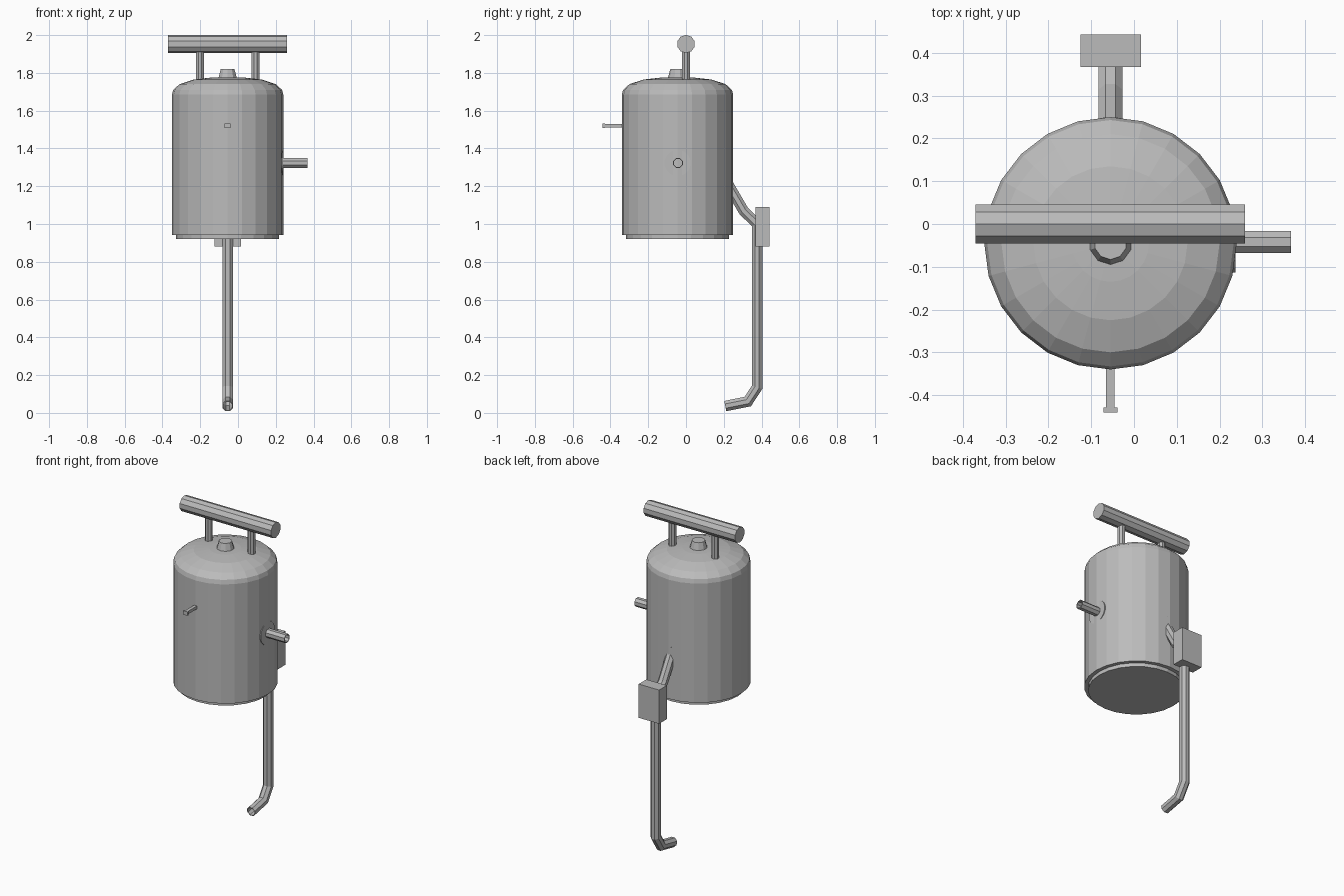
import bpy, bmesh, math
from mathutils import Vector

if "Cube" in bpy.data.objects:
    bpy.data.objects.remove(bpy.data.objects["Cube"])

metal = bpy.data.materials.new("grey_metal")
metal.diffuse_color = (0.5, 0.5, 0.5, 1)
metal.use_nodes = True
metal.node_tree.nodes["Principled BSDF"].inputs["Base Color"].default_value = metal.diffuse_color
CX, CY = -0.055, -0.045


def finish(name, bm):
    bmesh.ops.recalc_face_normals(bm, faces=bm.faces)
    me = bpy.data.meshes.new(name)
    bm.to_mesh(me)
    bm.free()
    ob = bpy.data.objects.new(name, me)
    me.materials.append(metal)
    bpy.context.collection.objects.link(ob)
    return ob


def lathe(name, profile, n):
    """Revolve (radius, z) rings around the tank axis and cap both ends."""
    bm = bmesh.new()
    rings = [[bm.verts.new((CX + r * math.sin(2 * math.pi * i / n),
                            CY - r * math.cos(2 * math.pi * i / n), z))
              for i in range(n)] for r, z in profile]
    for a, b in zip(rings, rings[1:]):
        for i in range(n):
            j = (i + 1) % n
            bm.faces.new((a[i], a[j], b[j], b[i]))
    bm.faces.new(rings[0])
    bm.faces.new(rings[-1])
    return finish(name, bm)


def tube(name, path, r, n=8, side=(1, 0, 0), capped=True, turn=0.5):
    """Sweep an n-gon along a planar path; side is normal to that plane."""
    pts = [Vector(p) for p in path]
    side = Vector(side)
    bm = bmesh.new()
    rings = []
    for k, p in enumerate(pts):
        d0 = (p - pts[k - 1]).normalized() if k else (pts[1] - p).normalized()
        d1 = (pts[k + 1] - p).normalized() if k + 1 < len(pts) else d0
        t = (d0 + d1).normalized()
        up = t.cross(side) / max(t.dot(d0), 0.5)
        angles = [2 * math.pi * (i + turn) / n for i in range(n)]
        rings.append([bm.verts.new(p + r * (math.cos(a) * side + math.sin(a) * up))
                      for a in angles])
    for a, b in zip(rings, rings[1:]):
        for i in range(n):
            j = (i + 1) % n
            bm.faces.new((a[i], a[j], b[j], b[i]))
    if capped:
        bm.faces.new(rings[0])
        bm.faces.new(rings[-1])
    ob = finish(name, bm)
    if not capped:
        wall = ob.modifiers.new("wall", "SOLIDIFY")
        wall.thickness = 0.005
        wall.offset = -1
    return ob


def box(name, lo, hi):
    bm = bmesh.new()
    bmesh.ops.create_cube(bm, size=1)
    for v in bm.verts:
        v.co = [(a + b) / 2 + c * (b - a) for a, b, c in zip(lo, hi, v.co)]
    return finish(name, bm)


# Tank with domed lid, stepped base and cap
lathe("tank", [(0.272, 0.92), (0.272, 0.943), (0.295, 0.943), (0.295, 1.685),
               (0.288, 1.71), (0.255, 1.74), (0.18, 1.765), (0.09, 1.775),
               (0.03, 1.777)], 24)
lathe("lid_cap", [(0.053, 1.765), (0.038, 1.82)], 10)

# Carrying handle on two posts
tube("handle_bar", [(-0.37, 0, 1.953), (0.26, 0, 1.953)], 0.048, 10, side=(0, 1, 0))
for x in (-0.201, 0.093):
    tube("handle_post", [(x, 0, 1.76), (x, 0, 1.93)], 0.022)

# Side outlet pipe and flange
tube("side_pipe", [(0.2, -0.042, 1.323), (0.367, -0.042, 1.323)], 0.028,
     side=(0, 1, 0), capped=False)
tube("side_flange", [(0.2, CY, 1.323), (0.237, CY, 1.323)], 0.07, 16, side=(0, 1, 0))

# Rear drain: tilted flange, bent pipe and junction box
tube("rear_flange", [(CX, 0.19, 1.23), (CX, 0.227, 1.215)], 0.06, 12)
tube("drain_pipe", [(CX, 0.2, 1.25), (CX, 0.305, 1.07), (CX, 0.376, 1.0),
                    (CX, 0.376, 0.135), (CX, 0.327, 0.06), (CX, 0.208, 0.036)],
     0.03, capped=False)
box("junction_box", (-0.125, 0.367, 0.88), (0.016, 0.443, 1.09))

# Small front peg with a square head
box("front_peg", (-0.065, -0.43, 1.511), (-0.045, -0.32, 1.529))
box("peg_head", (-0.071, -0.441, 1.508), (-0.039, -0.429, 1.532))
